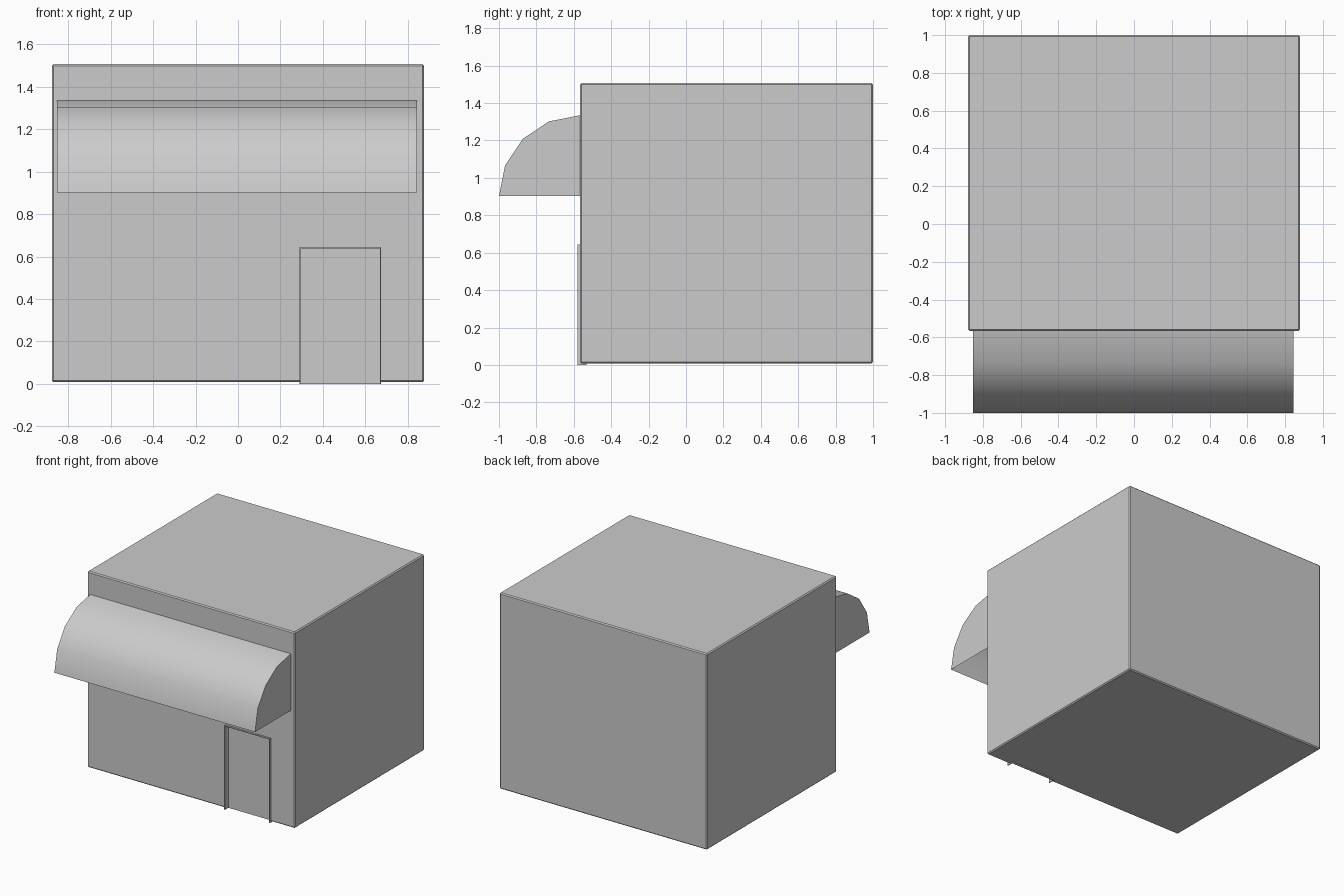
import bpy, bmesh, math

if "Cube" in bpy.data.objects:
    bpy.data.objects.remove(bpy.data.objects["Cube"])


def mesh_object(name, bm):
    mesh = bpy.data.meshes.new(name)
    bmesh.ops.recalc_face_normals(bm, faces=bm.faces)
    bm.to_mesh(mesh)
    bm.free()
    ob = bpy.data.objects.new(name, mesh)
    bpy.context.collection.objects.link(ob)
    return ob


def box(name, lo, hi):
    bm = bmesh.new()
    bmesh.ops.create_cube(bm, size=1)
    for v in bm.verts:
        v.co = [(a + b) / 2 + c * (b - a) for a, b, c in zip(lo, hi, v.co)]
    return mesh_object(name, bm)


FRONT = -0.567
DX0, DX1, DTOP = 0.29, 0.675, 0.645      # doorway extents
WALL = 0.006

# Main building block with slightly chamfered edges
house = box("building", (-0.878, FRONT, 0.008), (0.878, 1.0, 1.507))
bevel = house.modifiers.new("edge_chamfer", 'BEVEL')
bevel.width = 0.008
bevel.segments = 1

# Shallow doorway pocket cut into the front wall
cutter = box("doorway_cutter", (DX0 + 0.001, -0.7, -0.1), (DX1 - 0.001, -0.53, DTOP - 0.001))
cutter.hide_render = True
cutter.hide_set(True)
cut = house.modifiers.new("doorway", 'BOOLEAN')
cut.operation = 'DIFFERENCE'
cut.solver = 'EXACT'
cut.object = cutter

# Thin door surround and recessed door
Y0, Y1 = -0.581, -0.531
box("door_frame_left", (DX0, Y0, 0), (DX0 + WALL, Y1, DTOP))
box("door_frame_right", (DX1 - WALL, Y0, 0), (DX1, Y1, DTOP))
box("door_frame_top", (DX0 + WALL, Y0, DTOP - WALL), (DX1 - WALL, Y1, DTOP))
box("door", (DX0 + WALL, -0.538, 0), (DX1 - WALL, Y1, DTOP - WALL))

# Quarter-round awning: curved sheet with end panels, open underneath
bm = bmesh.new()
R, ZB = 1.0 + FRONT, 0.902
rings = []
for x in (-0.853, 0.844):
    arc = []
    for i in range(5):
        a = math.radians(22.5 * i)
        arc.append(bm.verts.new((x, FRONT - R * math.cos(a), ZB + R * math.sin(a))))
    corner = bm.verts.new((x, FRONT, ZB))
    bm.faces.new(arc + [corner] if x < 0 else [corner] + arc[::-1])
    rings.append(arc)
for i in range(4):
    bm.faces.new((rings[0][i], rings[1][i], rings[1][i + 1], rings[0][i + 1]))
awning = mesh_object("awning", bm)
# keep the shell facing outward
top = max(awning.data.polygons, key=lambda p: p.center.z)
if top.normal.z < 0:
    awning.data.flip_normals()
bpy.ops.object.select_all(action='DESELECT')
awning.select_set(True)
bpy.context.view_layer.objects.active = awning
bpy.ops.object.shade_smooth_by_angle(angle=math.radians(35))
